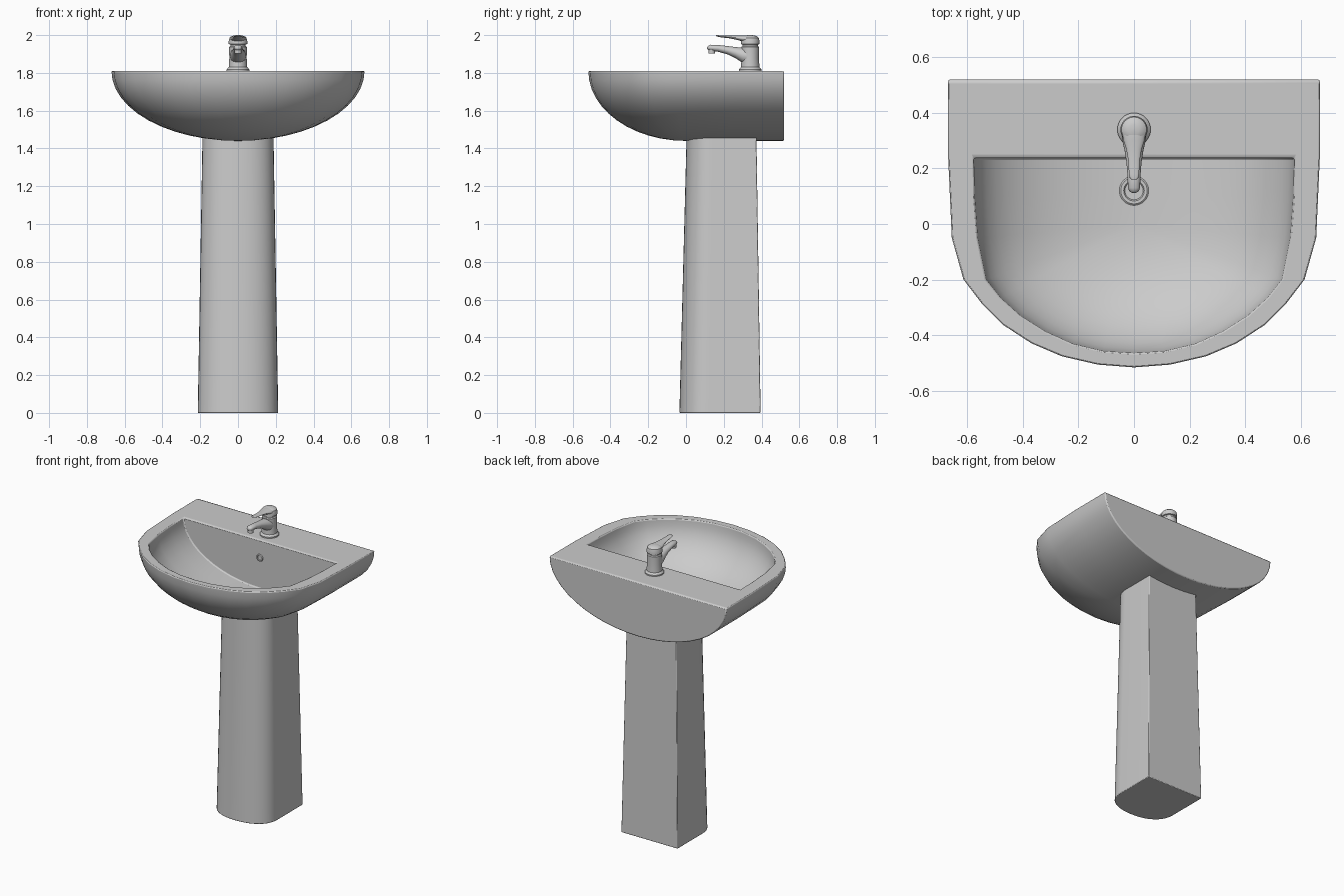
import bpy, bmesh
from math import sin, cos, pi, radians, copysign
from mathutils import Matrix

if "Cube" in bpy.data.objects:
    bpy.data.objects.remove(bpy.data.objects["Cube"])


def finish(name, bm, angle=35, bevel=0):
    bmesh.ops.remove_doubles(bm, verts=bm.verts, dist=1e-4)
    bmesh.ops.recalc_face_normals(bm, faces=bm.faces)
    mesh = bpy.data.meshes.new(name)
    bm.to_mesh(mesh)
    bm.free()
    ob = bpy.data.objects.new(name, mesh)
    bpy.context.collection.objects.link(ob)
    bpy.ops.object.select_all(action='DESELECT')
    ob.select_set(True)
    bpy.context.view_layer.objects.active = ob
    bpy.ops.object.shade_smooth_by_angle(angle=radians(angle))
    if bevel:
        mod = ob.modifiers.new("soft_edges", 'BEVEL')
        mod.width, mod.segments = bevel, 2
        mod.limit_method, mod.angle_limit = 'ANGLE', radians(50)
    return ob


def strip(bm, rings, closed):
    """Skin a list of equal-length point rings with quads."""
    vs = [[bm.verts.new(p) for p in r] for r in rings]
    n = len(vs[0])
    for a, b in zip(vs, vs[1:]):
        for i in range(n if closed else n - 1):
            j = (i + 1) % n
            bm.faces.new((a[i], a[j], b[j], b[i]))
    return vs


def loft(name, rings, angle=35, bevel=0, matrix=None):
    bm = bmesh.new()
    vs = strip(bm, rings, True)
    bm.faces.new(vs[0])
    bm.faces.new(vs[-1])
    if matrix:
        bm.transform(matrix)
    return finish(name, bm, angle, bevel)


def lathe(name, profile, loc, tilt=0, n=32):
    rings = [[(r * cos(2 * pi * i / n), r * sin(2 * pi * i / n), z) for i in range(n)]
             for r, z in profile]
    return loft(name, rings, matrix=Matrix.Translation(loc) @ Matrix.Rotation(tilt, 4, 'X'))


def tube(name, stations, n=20):
    """Elliptical sections (y, z, half width, half height) lofted along y."""
    rings = [[(rx * cos(2 * pi * i / n), y, z + rz * sin(2 * pi * i / n)) for i in range(n)]
             for y, z, rx, rz in stations]
    return loft(name, rings, 45)


# Basin: a quarter-ellipsoid front with a straight run to the flat back
RIM = 1.81
outer = [(.67, .52), (.67, .24), (.657, -.05), (.615, -.2), (.55, -.285), (.47, -.365),
         (.37, -.43), (.26, -.477), (.13, -.507), (0, -.517)]
inner = [(.578, .237), (.574, .1), (.563, -.05), (.533, -.2), (.48, -.267), (.41, -.33),
         (.32, -.387), (.22, -.432), (.11, -.458), (0, -.465)]


def bowl_rings(half, depth, steps=12):
    line = half + [(-x, y) for x, y in reversed(half[:-1])]
    rings = []
    for k in range(steps + 1):
        c, s = cos(pi / 2 * k / steps), sin(pi / 2 * k / steps)
        rings.append([(x * c, y * c if y < 0 else y, RIM - depth * s) for x, y in line])
    return rings


bm = bmesh.new()
shells = [strip(bm, bowl_rings(outer, .37), False), strip(bm, bowl_rings(inner, .33), False)]
for vs in shells:                                   # flat back and flat inner wall
    bm.faces.new([r[0] for r in vs] + [r[-1] for r in reversed(vs[:-1])])
a, b = shells[0][0], shells[1][0]
for i in range(len(a)):                             # flat rim and tap ledge
    j = (i + 1) % len(a)
    bm.faces.new((a[i], a[j], b[j], b[i]))
finish("basin", bm, 35, .007)


# Pedestal: flat back and sides, rounded front, slight taper
def pedestal_ring(z, w, front, back, side):
    pts = [(w, back, z)]
    for i in range(21):
        t = pi * i / 20
        x = copysign(abs(cos(t)) ** .9, cos(t)) * w
        pts.append((x, side - (side - front) * sin(t) ** .9, z))
    return pts + [(-w, back, z)]


loft("pedestal", [pedestal_ring(0, .213, -.035, .395, .12),
                  pedestal_ring(1.46, .188, .003, .373, .14)], 35, .004)

# Tap body and domed cap
TAP = (0, .34, RIM)
lathe("tap_body", [(.06, -.005), (.06, .008), (.054, .015), (.049, .02), (.046, .07),
                   (.047, .11), (.047, .127), (.041, .132)], TAP)
lathe("tap_neck", [(.041, .12), (.041, .145)], TAP)
lathe("tap_cap", [(.042, .14), (.049, .143), (.049, .16), (.045, .176), (.034, .185),
                  (.018, .189), (.002, .19)], TAP)

# Spout, nozzle and lever
tube("tap_spout", [(.34, 1.885, .044, .045), (.30, 1.893, .042, .04), (.26, 1.908, .033, .029),
                   (.22, 1.92, .027, .022), (.17, 1.93, .023, .018), (.13, 1.933, .022, .016),
                   (.117, 1.932, .016, .011), (.112, 1.932, .006, .005)])
lathe("tap_nozzle", [(.018, 0), (.018, .03)], (0, .136, 1.902), n=20)
tube("tap_lever", [(.37, 1.978, .036, .017), (.33, 1.98, .043, .019), (.30, 1.982, .038, .016),
                   (.27, 1.986, .028, .011), (.23, 1.99, .021, .007), (.18, 1.994, .018, .005),
                   (.165, 1.996, .015, .004), (.158, 1.997, .006, .002)])

# Drain and overflow rings
for name, loc, tilt, r in (("drain", (0, .12, 1.48), 0, .053),
                           ("overflow", (0, .237, 1.69), pi / 2, .024)):
    lathe(name, [(r, -.004), (r, .004), (r * .9, .008), (r * .7, .008),
                 (r * .62, .002), (r * .05, .001)], loc, tilt)
